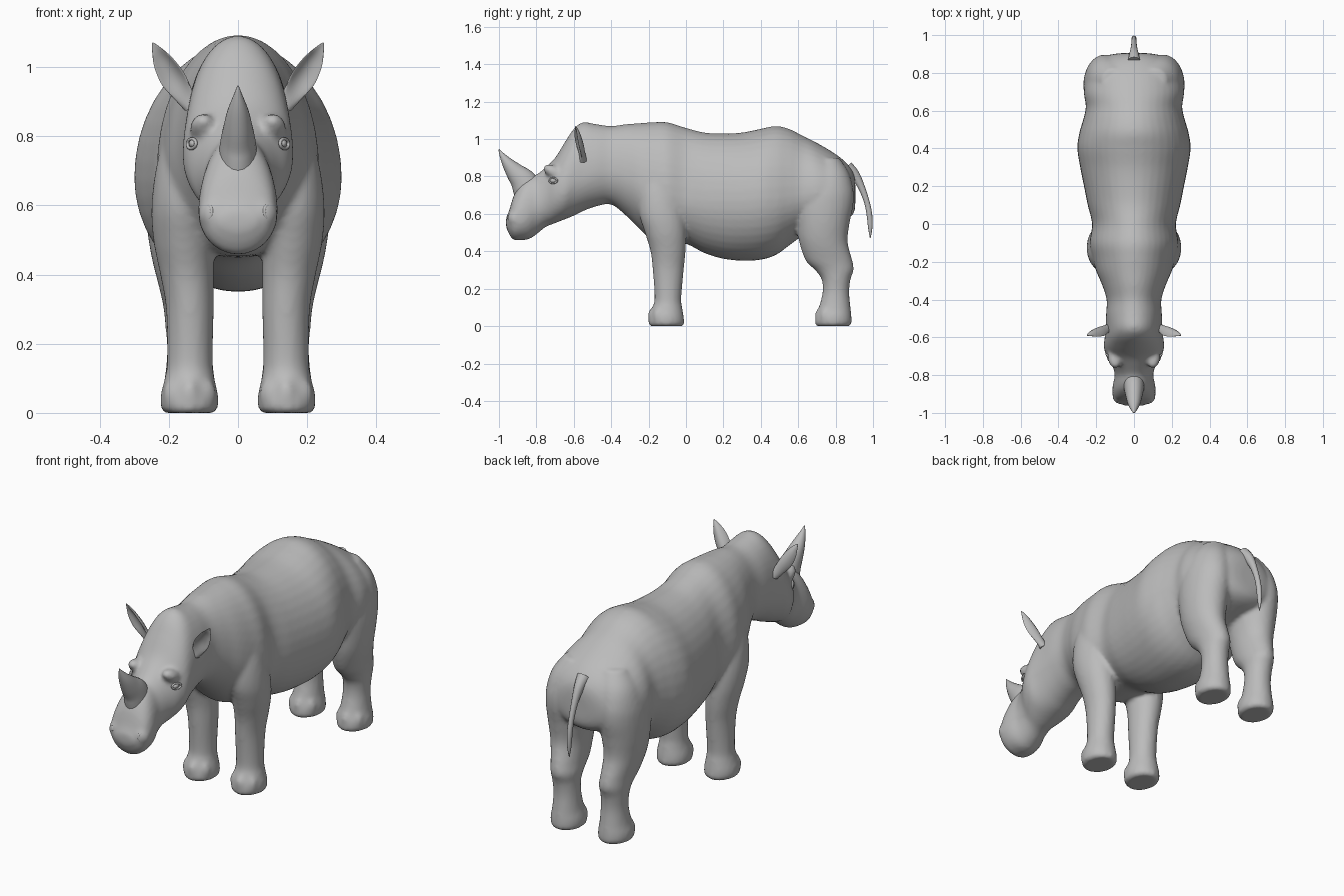
import bpy, bmesh, math
from mathutils import Vector, Matrix

if "Cube" in bpy.data.objects:
    bpy.data.objects.remove(bpy.data.objects["Cube"])

GREY = (0.5, 0.5, 0.5, 1)
hide = bpy.data.materials.new("hide_grey")
hide.diffuse_color = GREY
hide.use_nodes = True
bsdf = next(n for n in hide.node_tree.nodes if n.type == 'BSDF_PRINCIPLED')
bsdf.inputs["Base Color"].default_value = GREY
bsdf.inputs["Roughness"].default_value = 0.7


def smooth_rows(rows, steps=5):
    """Catmull-Rom interpolation between rows of section values."""
    out = []
    for i in range(len(rows) - 1):
        p0, p1 = rows[max(i - 1, 0)], rows[i]
        p2, p3 = rows[i + 1], rows[min(i + 2, len(rows) - 1)]
        for s in range(steps):
            t = s / steps
            out.append([b + 0.5 * t * (c - a + t * (2*a - 5*b + 4*c - d + t * (3*(b - c) + d - a)))
                        for a, b, c, d in zip(p0, p1, p2, p3)])
    return out + [list(rows[-1])]


def loft(bm, rings):
    """Skin closed rings of points and cap both ends."""
    vs = [[bm.verts.new(p) for p in r] for r in rings]
    n = len(vs[0])
    for a, b in zip(vs, vs[1:]):
        for i in range(n):
            bm.faces.new((a[i], a[(i + 1) % n], b[(i + 1) % n], b[i]))
    bm.faces.new(vs[0][::-1])
    bm.faces.new(vs[-1])


def angles(n):
    return [2 * math.pi * i / n for i in range(n)]


def ellipsoid(bm, loc, radii, rot=Matrix()):
    m = Matrix.Translation(loc) @ rot @ Matrix.Diagonal((*radii, 1))
    bmesh.ops.create_uvsphere(bm, u_segments=20, v_segments=12, radius=1, matrix=m)


def finish(name, bm, sharp=60):
    bmesh.ops.recalc_face_normals(bm, faces=bm.faces)
    me = bpy.data.meshes.new(name)
    bm.to_mesh(me)
    bm.free()
    ob = bpy.data.objects.new(name, me)
    bpy.context.collection.objects.link(ob)
    me.materials.append(hide)
    bpy.ops.object.select_all(action='DESELECT')
    ob.select_set(True)
    bpy.context.view_layer.objects.active = ob
    bpy.ops.object.shade_smooth_by_angle(angle=math.radians(sharp))
    return ob


def tube(bm, rows, n=16):
    """Tapered tube in the x = 0 plane; rows are (y, z, radius, width factor)."""
    rows = smooth_rows(rows)
    rings = []
    for i, (y, z, r, k) in enumerate(rows):
        a, b = rows[max(i - 1, 0)], rows[min(i + 1, len(rows) - 1)]
        d = Vector((0, b[0] - a[0], b[1] - a[1])).normalized()
        side = Vector((0, -d.z, d.y))
        rings.append([Vector((0, y, z)) + Vector((r * k * math.cos(t), 0, 0)) + side * r * math.sin(t)
                      for t in angles(n)])
    loft(bm, rings)


# Torso and head sections: y, height of widest point, half width, top, bottom
TRUNK = [
    (-.962, .555, .05, .58, .53), (-.945, .56, .085, .62, .49), (-.92, .57, .108, .70, .46),
    (-.88, .58, .115, .77, .46), (-.84, .60, .11, .80, .465), (-.80, .64, .102, .81, .49),
    (-.75, .69, .115, .85, .53), (-.70, .72, .145, .90, .55), (-.65, .74, .16, .98, .57),
    (-.60, .78, .155, 1.055, .59), (-.55, .80, .15, 1.09, .615), (-.48, .83, .148, 1.08, .64),
    (-.40, .83, .145, 1.07, .65), (-.32, .80, .17, 1.08, .59), (-.25, .76, .20, 1.085, .52),
    (-.18, .72, .22, 1.09, .46), (-.10, .70, .235, 1.09, .45), (0, .68, .222, 1.06, .44),
    (.10, .67, .245, 1.035, .39), (.20, .67, .265, 1.03, .36), (.30, .67, .285, 1.035, .35),
    (.40, .68, .30, 1.055, .355), (.48, .68, .29, 1.07, .38), (.55, .69, .27, 1.055, .43),
    (.62, .70, .255, 1.02, .48), (.70, .71, .265, .98, .52), (.80, .71, .245, .92, .55),
    (.86, .70, .20, .87, .57), (.895, .70, .13, .82, .60), (.905, .70, .06, .77, .64)]

# Leg sections: z, inner x, outer x, front y, back y
FRONT_LEG = [
    (0, .07, .21, -.19, -.02), (.012, .058, .222, -.20, -.01), (.05, .057, .224, -.197, -.012),
    (.10, .068, .212, -.18, -.02), (.15, .073, .205, -.168, -.025), (.30, .07, .208, -.178, -.012),
    (.40, .07, .225, -.19, -.002), (.50, .07, .245, -.22, 0), (.60, .07, .25, -.25, -.01),
    (.72, .07, .235, -.25, -.04), (.85, .07, .20, -.22, -.08)]
HIND_LEG = [
    (0, .07, .21, .70, .875), (.012, .058, .222, .69, .885), (.05, .057, .224, .692, .885),
    (.10, .068, .212, .71, .88), (.18, .075, .205, .73, .873), (.25, .075, .21, .725, .88),
    (.30, .07, .215, .69, .897), (.35, .07, .225, .64, .89), (.45, .065, .25, .605, .865),
    (.55, .05, .265, .59, .875), (.65, .04, .268, .58, .895), (.73, .04, .26, .60, .895),
    (.82, .04, .23, .65, .87), (.90, .04, .17, .70, .82)]

# Body: trunk, legs and toes fused into one skin
bm = bmesh.new()
rings = []
for y, zc, w, top, bot in smooth_rows(TRUNK):
    rings.append([(w * math.cos(t), y, zc + math.sin(t) * (top - zc if math.sin(t) > 0 else zc - bot))
                  for t in angles(40)])
loft(bm, rings)
for s in (1, -1):
    for leg in (FRONT_LEG, HIND_LEG):
        rings = []
        for z, x0, x1, y0, y1 in smooth_rows(leg):
            rings.append([(s * ((x0 + x1) / 2 + (x1 - x0) / 2 * math.cos(t)),
                           (y0 + y1) / 2 + (y1 - y0) / 2 * math.sin(t), max(z, 0)) for t in angles(28)])
        loft(bm, rings)
        foot_y = (leg[2][3] + leg[2][4]) / 2
        for a in (-0.9, 0, 0.9):
            ellipsoid(bm, (s * .14 + .06 * math.sin(a), foot_y - .07 * math.cos(a), .052), (.03, .03, .048))
    # brow and cheek swellings
    ellipsoid(bm, (s * .10, -.70, .82), (.04, .07, .035), Matrix.Rotation(-.5, 4, 'X'))
    ellipsoid(bm, (s * .07, -.91, .575), (.045, .045, .05))
body = finish("body", bm)
rm = body.modifiers.new("fuse", 'REMESH')
rm.mode = 'VOXEL'
rm.voxel_size = 0.011
rm.use_smooth_shade = True
sm = body.modifiers.new("soften", 'SMOOTH')
sm.factor = 0.5
sm.iterations = 6

# Horn
bm = bmesh.new()
tube(bm, [(-.835, .71, .085, .7), (-.87, .775, .07, .75), (-.915, .825, .05, .85),
          (-.96, .88, .028, 1), (-.99, .925, .01, 1), (-1.0, .946, .002, 1)], 20)
finish("nose_horn", bm)

# Tail
bm = bmesh.new()
tube(bm, [(.86, .85, .035, 1), (.90, .81, .028, .9), (.935, .75, .019, .9), (.965, .67, .015, .9),
          (.98, .60, .015, .9), (.985, .53, .012, .9), (.985, .47, .002, 1)], 12)
finish("tail", bm)

# Ears: cupped leaves leaning outward; rows are position along ear, half width, thickness, cup
EAR = [(0, .022, .02, 0), (.2, .03, .014, .012), (.45, .038, .009, .024),
       (.7, .031, .007, .02), (.88, .016, .006, .008), (1, .002, .002, 0)]
for side, s in (("left", 1), ("right", -1)):
    base, tip = Vector((.135, -.55, .885)), Vector((.247, -.59, 1.07))
    axis = (tip - base).normalized()
    opening = Vector((.3, -.9, 0))
    opening = (opening - axis * opening.dot(axis)).normalized()
    across = axis.cross(opening)
    bm = bmesh.new()
    rings = []
    for f, w, d, cup in smooth_rows(EAR):
        ring = [base.lerp(tip, f) + across * w * math.cos(t)
                + opening * (d * math.sin(t) + cup * (math.cos(t) ** 2 - .5)) for t in angles(20)]
        rings.append([(s * p.x, p.y, p.z) for p in ring])
    loft(bm, rings)
    finish(side + "_ear", bm)


def rim(bm, centre, normal, a, b, r):
    """Oval ring lying on a surface with the given normal."""
    n = Vector(normal).normalized()
    u = Vector((0, 0, 1)).cross(n).normalized()
    v = n.cross(u)
    c = Vector(centre)
    loops = []
    for t in angles(20):
        out = u * math.cos(t) + v * math.sin(t)
        p = c + u * a * math.cos(t) + v * b * math.sin(t)
        loops.append([bm.verts.new(p + out * r * math.cos(q) + n * r * math.sin(q)) for q in angles(8)])
    for i in range(20):
        for j in range(8):
            bm.faces.new((loops[i][j], loops[i - 1][j], loops[i - 1][j - 7], loops[i][j - 7]))


# Eyes with lids, and nostril rims
for side, s in (("left", 1), ("right", -1)):
    bm = bmesh.new()
    ellipsoid(bm, (s * .128, -.708, .778), (.014, .02, .013))
    rim(bm, (s * .134, -.71, .778), (s * .85, -.5, .1), .024, .014, .005)
    finish(side + "_eye", bm)
    bm = bmesh.new()
    rim(bm, (s * .086, -.938, .58), (s * .65, -.75, .1), .014, .019, .006)
    finish(side + "_nostril", bm)
